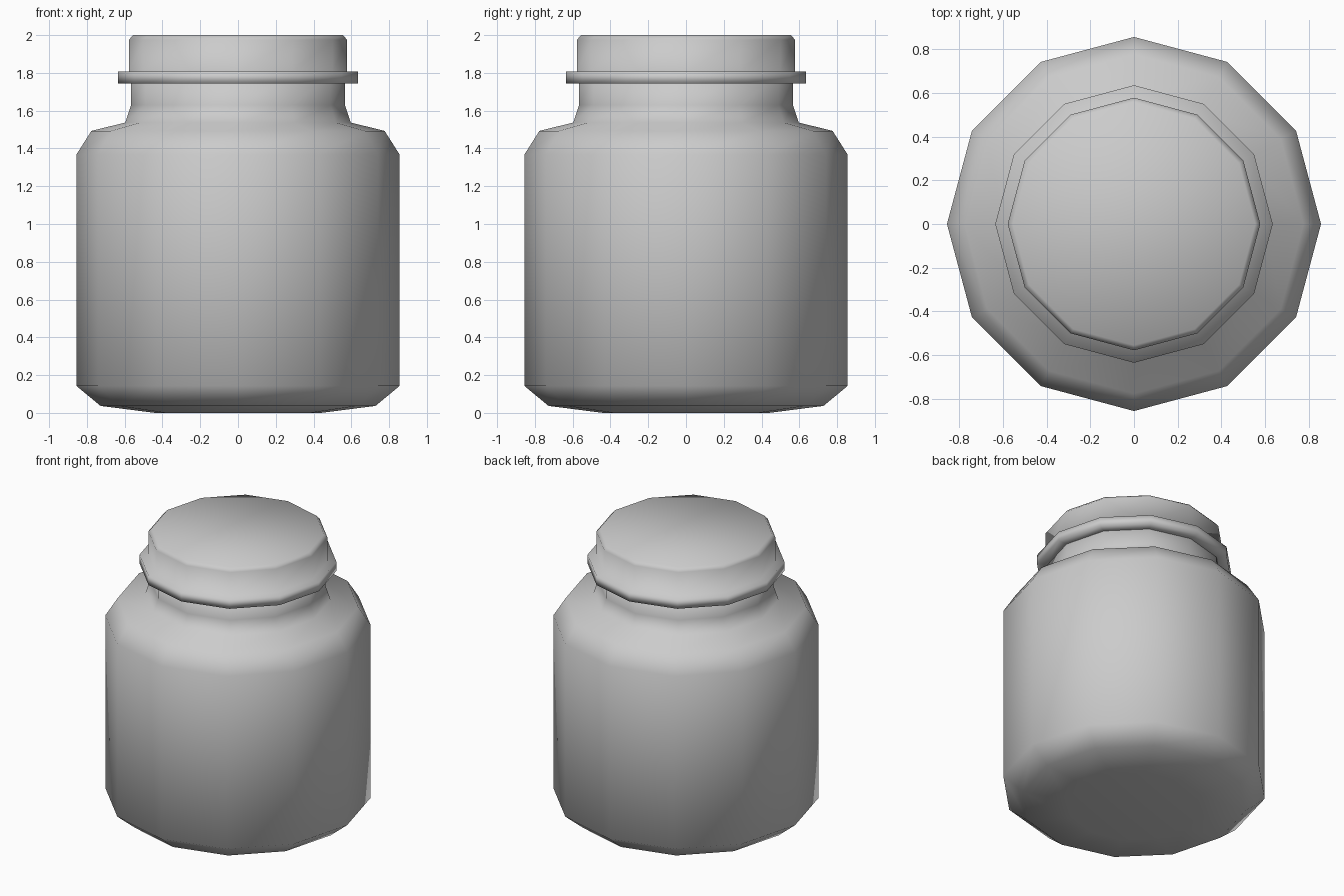
import bpy, bmesh
from math import cos, sin, pi

if "Cube" in bpy.data.objects:
    bpy.data.objects.remove(bpy.data.objects["Cube"])

SIDES = 12


def lathe(name, profile):
    """Revolve (radius, z) points into a closed, smooth 12-sided solid."""
    bm = bmesh.new()
    rings = [[bm.verts.new((r * cos(2 * pi * i / SIDES), r * sin(2 * pi * i / SIDES), z))
              for i in range(SIDES)] for r, z in profile]
    for low, high in zip(rings, rings[1:]):
        for i in range(SIDES):
            j = (i + 1) % SIDES
            bm.faces.new((low[i], low[j], high[j], high[i]))
    bm.faces.new(rings[0][::-1])
    bm.faces.new(rings[-1])
    for face in bm.faces:
        face.smooth = True
    mesh = bpy.data.meshes.new(name)
    bm.to_mesh(mesh)
    bm.free()
    obj = bpy.data.objects.new(name, mesh)
    bpy.context.collection.objects.link(obj)
    return obj


# Jar body: chamfered base, straight wall, shoulder and neck (running up into the lid)
lathe("jar_body", [(0.44, 0.0), (0.728, 0.037), (0.856, 0.143), (0.856, 1.367),
                   (0.776, 1.493), (0.597, 1.537), (0.566, 1.63), (0.566, 1.78)])

# Lid: flanged rim, straight wall and small top bevel
lathe("lid", [(0.566, 1.743), (0.635, 1.743), (0.635, 1.807), (0.578, 1.807),
              (0.578, 1.975), (0.555, 2.0)])
